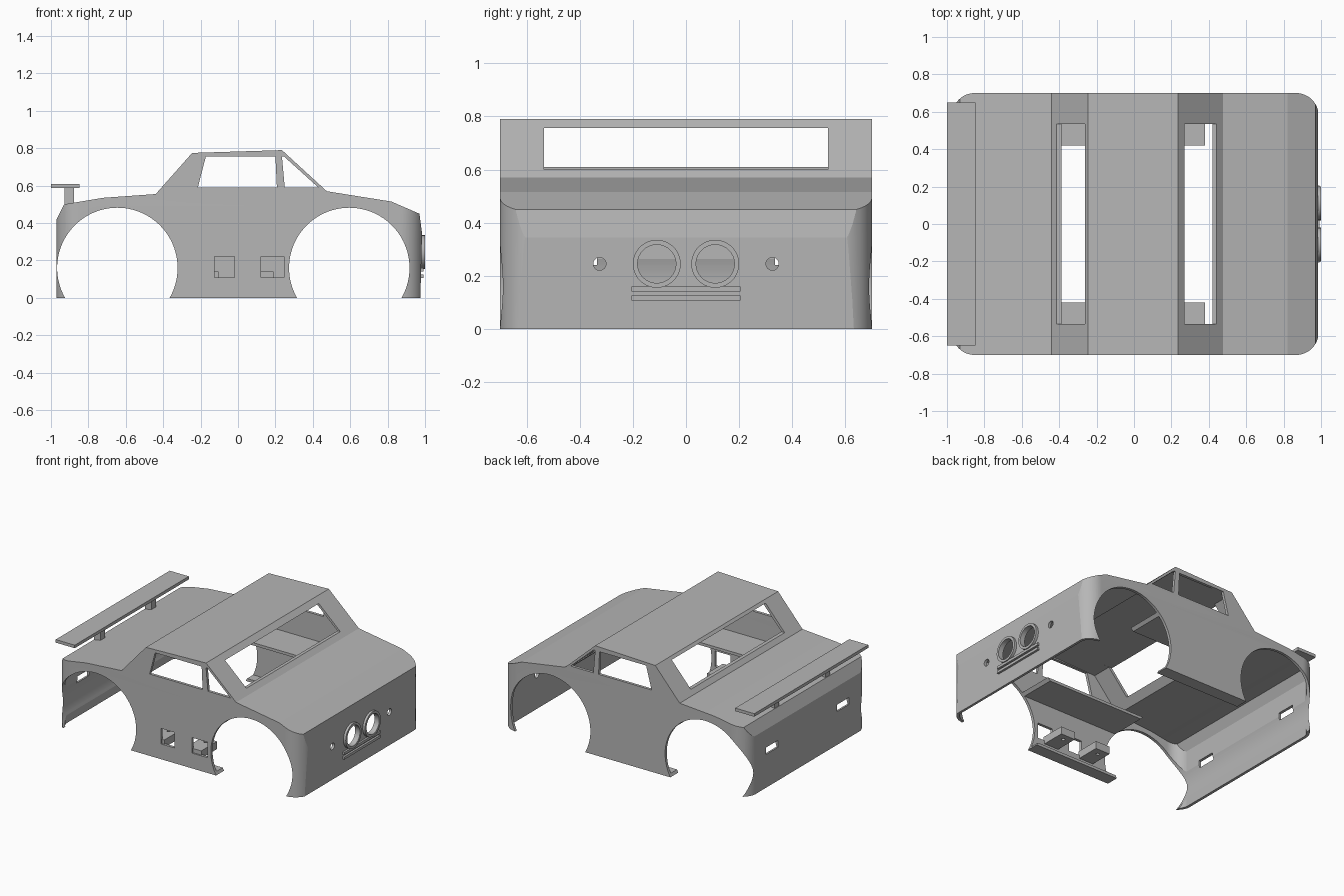
import bpy, bmesh
from math import sin, cos, pi, radians
from mathutils import Vector

if "Cube" in bpy.data.objects:
    bpy.data.objects.remove(bpy.data.objects["Cube"])

GREY = (0.47, 0.47, 0.47, 1)
paint = bpy.data.materials.new("body grey")
paint.use_nodes = True
paint.diffuse_color = GREY
paint.node_tree.nodes["Principled BSDF"].inputs["Base Color"].default_value = GREY

WALL = 0.02
HALF_WIDTH = 0.7


def prism(name, outline, axis, lo, hi):
    """Extrude a 2D outline along an axis between two positions."""
    place = {"x": lambda a, b, h: (h, a, b),
             "y": lambda a, b, h: (a, h, b),
             "z": lambda a, b, h: (a, b, h)}[axis]
    bm = bmesh.new()
    face = bm.faces.new([bm.verts.new(place(a, b, lo)) for a, b in outline])
    grown = bmesh.ops.extrude_face_region(bm, geom=[face])["geom"]
    top = [v for v in grown if isinstance(v, bmesh.types.BMVert)]
    bmesh.ops.translate(bm, verts=top, vec=place(0, 0, hi - lo))
    bmesh.ops.recalc_face_normals(bm, faces=bm.faces)
    mesh = bpy.data.meshes.new(name)
    bm.to_mesh(mesh)
    bm.free()
    mesh.materials.append(paint)
    obj = bpy.data.objects.new(name, mesh)
    bpy.context.collection.objects.link(obj)
    return obj


def rect(a0, a1, b0, b1):
    return [(a0, b0), (a1, b0), (a1, b1), (a0, b1)]


def box(name, x0, x1, y0, y1, z0, z1):
    return prism(name, rect(x0, x1, y0, y1), "z", z0, z1)


def circle(a, b, r, n=64):
    return [(a + r * cos(2 * pi * i / n), b + r * sin(2 * pi * i / n)) for i in range(n)]


def rounded_rect(x0, x1, half, r, n=12):
    points = []
    corners = [(x1 - r, half - r), (x0 + r, half - r), (x0 + r, r - half), (x1 - r, r - half)]
    for quarter, (cx, cy) in enumerate(corners):
        for i in range(n + 1):
            t = (quarter + i / n) * pi / 2
            points.append((cx + r * cos(t), cy + r * sin(t)))
    return points


def inset(outline, d):
    """Offset a clockwise outline inwards by d with mitred corners."""
    result = []
    for i, p in enumerate(outline):
        p = Vector(p)
        e1 = (p - Vector(outline[i - 1])).normalized()
        e2 = (Vector(outline[(i + 1) % len(outline)]) - p).normalized()
        n1, n2 = Vector((e1.y, -e1.x)), Vector((e2.y, -e2.x))
        result.append(tuple(p + (n1 + n2) * d / (1 + n1.dot(n2))))
    return result


def boolean(obj, cutters, operation="DIFFERENCE", keep=False):
    """Bake boolean modifiers and remove the cutters."""
    for c in cutters:
        mod = obj.modifiers.new("cut", "BOOLEAN")
        mod.operation, mod.object, mod.solver = operation, c, "EXACT"
    bpy.context.view_layer.update()
    baked = bpy.data.meshes.new_from_object(
        obj.evaluated_get(bpy.context.evaluated_depsgraph_get()))
    obj.modifiers.clear()
    obj.data = baked
    if not keep:
        for c in cutters:
            bpy.data.objects.remove(c)
    return obj


# Side profile of the car, clockwise from the rear bottom
profile = [(-0.97, 0), (-0.97, 0.42), (-0.93, 0.5), (-0.72, 0.535), (-0.44, 0.555),
           (-0.245, 0.775), (0.235, 0.79), (0.475, 0.57), (0.82, 0.515),
           (0.97, 0.45), (0.984, 0.345), (0.975, 0)]
inner = inset(profile, WALL)
inner[0] = (inner[0][0], -0.1)
inner[-1] = (inner[-1][0], -0.1)

# Hollow body shell with rounded corners in plan
body = prism("body_shell", profile, "y", -0.8, 0.8)
boolean(body, [prism("plan", rounded_rect(-0.972, 0.987, HALF_WIDTH, 0.12), "z", -0.2, 1)],
        "INTERSECT")
cavity = prism("cavity", inner, "y", -0.8, 0.8)
boolean(cavity, [prism("plan", rounded_rect(-0.952, 0.967, HALF_WIDTH - WALL, 0.1), "z", -0.2, 1)],
        "INTERSECT")
boolean(body, [cavity])

# Wheel arches cut through the full width
arches = [prism("arch_cutter", circle(x, 0.16, 0.322, 96), "y", -0.9, 0.9)
          for x in (-0.645, 0.595)]
boolean(body, arches, keep=True)

# Windscreen, rear window and side windows
openings = [box("windscreen_cutter", 0.1, 0.6, -0.535, 0.535, 0.6, 0.757),
            box("rear_window_cutter", -0.6, -0.1, -0.535, 0.535, 0.585, 0.757),
            prism("door_window", [(-0.215, 0.59), (-0.172, 0.755), (0.2, 0.755), (0.208, 0.59)],
                  "y", -0.9, 0.9),
            prism("quarter_window", [(0.25, 0.59), (0.235, 0.755), (0.247, 0.755), (0.43, 0.59)],
                  "y", -0.9, 0.9)]

# Switch openings on one side only
for x0, x1 in ((-0.125, -0.018), (0.122, 0.245)):
    openings.append(box("switch_cutter", x0, x1, -0.8, -0.6, 0.11, 0.222))

# Lamp holes at both ends
for s in (-1, 1):
    openings.append(prism("lamp_cutter", circle(s * 0.11, 0.245, 0.072), "x", 0.9, 1.1))
    openings.append(prism("marker_cutter", circle(s * 0.325, 0.245, 0.024, 32), "x", 0.9, 1.1))
    openings.append(box("tail_cutter", -1.1, -0.9, s * 0.405 - 0.07, s * 0.405 + 0.07, 0.24, 0.29))
boolean(body, openings)
parts = [body]

# Headlight rings
for s, side in ((-1, "right"), (1, "left")):
    ring = prism(side + "_headlight_ring", circle(s * 0.11, 0.245, 0.09), "x", 0.966, 1.0)
    boolean(ring, [prism("bore", circle(s * 0.11, 0.245, 0.072), "x", 0.9, 1.1)])
    parts.append(ring)

# Grille bars
for i, z in enumerate((0.107, 0.14)):
    parts.append(box("grille_bar_%d" % (i + 1), 0.966, 0.993, -0.205, 0.205, z, z + 0.019))

# Sill lips and inner ledges, trimmed by the arches
for s, side in ((-1, "right"), (1, "left")):
    for name, reach, z0, z1 in (("sill_lip", 0.61, 0, 0.02), ("inner_ledge", 0.42, 0.38, 0.4)):
        y0, y1 = sorted((s * reach, s * 0.69))
        strip = box(side + "_" + name, -0.6, 0.55, y0, y1, z0, z1)
        parts.append(boolean(strip, arches, keep=True))
for a in arches:
    bpy.data.objects.remove(a)

# Brackets behind the switch openings
for i, (x0, x1) in enumerate(((-0.22, -0.105), (0.075, 0.19))):
    bracket = box("switch_bracket_%d" % (i + 1), x0, x1, -0.69, -0.51, 0.085, 0.14)
    mid = (x0 + x1) / 2
    boolean(bracket, [prism("screw_hole", circle(mid, -0.56, 0.012, 16), "z", 0, 0.3)])
    parts.append(bracket)

# Rear wing on two posts
parts.append(box("rear_wing", -1.0, -0.848, -0.65, 0.65, 0.588, 0.61))
for s, side in ((-1, "right"), (1, "left")):
    parts.append(box(side + "_wing_post", -0.927, -0.877, s * 0.29 - 0.025, s * 0.29 + 0.025,
                     0.49, 0.595))

# Smooth the curves, keep creases sharp
bpy.ops.object.select_all(action="DESELECT")
for p in parts:
    p.select_set(True)
bpy.context.view_layer.objects.active = body
bpy.ops.object.shade_smooth_by_angle(angle=radians(8))
